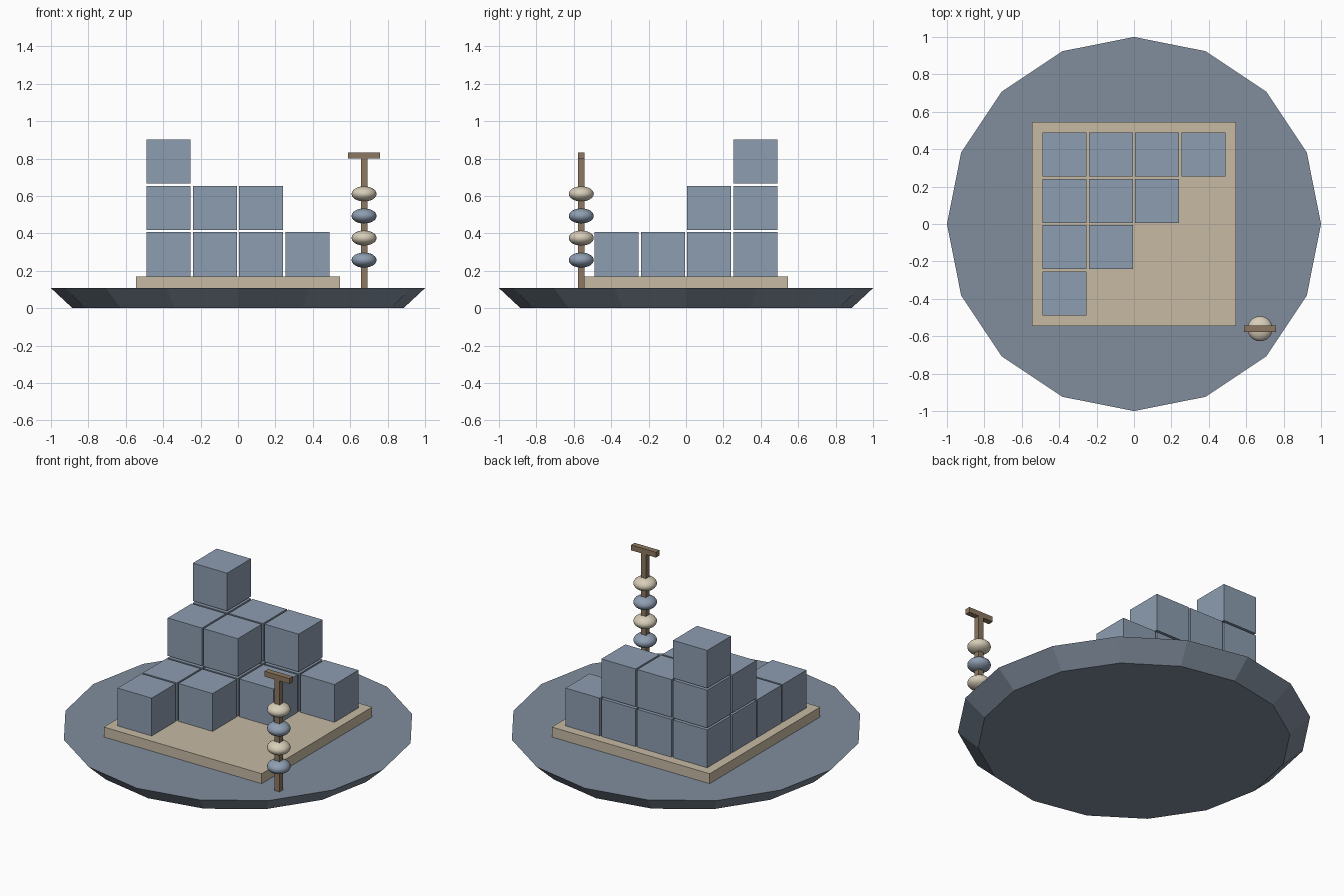
import bpy, math

if "Cube" in bpy.data.objects:
    bpy.data.objects.remove(bpy.data.objects["Cube"])


def material(name, rgb):
    m = bpy.data.materials.new(name)
    m.diffuse_color = (*rgb, 1)
    m.use_nodes = True
    m.node_tree.nodes["Principled BSDF"].inputs["Base Color"].default_value = m.diffuse_color
    return m


SLATE = material("slate", (0.22, 0.27, 0.34))
BLUE = material("blue_grey", (0.27, 0.34, 0.44))
CREAM = material("cream", (0.68, 0.61, 0.48))
SAND = material("sand", (0.57, 0.49, 0.37))
BROWN = material("brown", (0.27, 0.19, 0.12))


def finish(name, mat):
    ob = bpy.context.object
    ob.name = ob.data.name = name
    ob.data.materials.append(mat)
    return ob


def box(name, centre, size, mat):
    bpy.ops.mesh.primitive_cube_add(size=1, location=centre)
    ob = bpy.context.object
    ob.scale = size
    bpy.ops.object.transform_apply(location=False, rotation=False, scale=True)
    return finish(name, mat)


# Sixteen-sided tray with flared rim
bpy.ops.mesh.primitive_cone_add(vertices=16, radius1=0.885, radius2=1.0,
                                depth=0.107, location=(0, 0, 0.0535))
tray = finish("round_base", SLATE)
tray.rotation_euler.z = math.pi / 2

# Square board
box("board", (0, 0, 0.137), (1.09, 1.09, 0.064), SAND)

# Stepped stack of cubes: heights per row, back row first
PITCH, CUBE = 0.2475, 0.236
HEIGHTS = [(3, 2, 2, 1), (2, 2, 1), (1, 1), (1,)]
for row, heights in enumerate(HEIGHTS):
    for col, height in enumerate(heights):
        for level in range(height):
            box(f"block_{row}_{col}_{level}",
                ((col - 1.5) * PITCH, (1.5 - row) * PITCH, 0.288 + level * 0.2482),
                (CUBE,) * 3, BLUE)

# Counting post with crossbar
PX, PY = 0.674, -0.56
box("counter_post", (PX, PY, 0.455), (0.035, 0.035, 0.7), BROWN)
box("counter_crossbar", (PX, PY, 0.816), (0.172, 0.035, 0.033), BROWN)

# Flattened beads in alternating colours
for i in range(4):
    bpy.ops.mesh.primitive_uv_sphere_add(segments=24, ring_count=12, radius=1,
                                         location=(PX, PY, 0.257 + i * 0.118))
    bpy.context.object.scale = (0.067, 0.067, 0.0405)
    bpy.ops.object.transform_apply(location=False, rotation=False, scale=True)
    bpy.ops.object.shade_smooth()
    finish(f"counter_bead_{i}", CREAM if i % 2 else BLUE)
